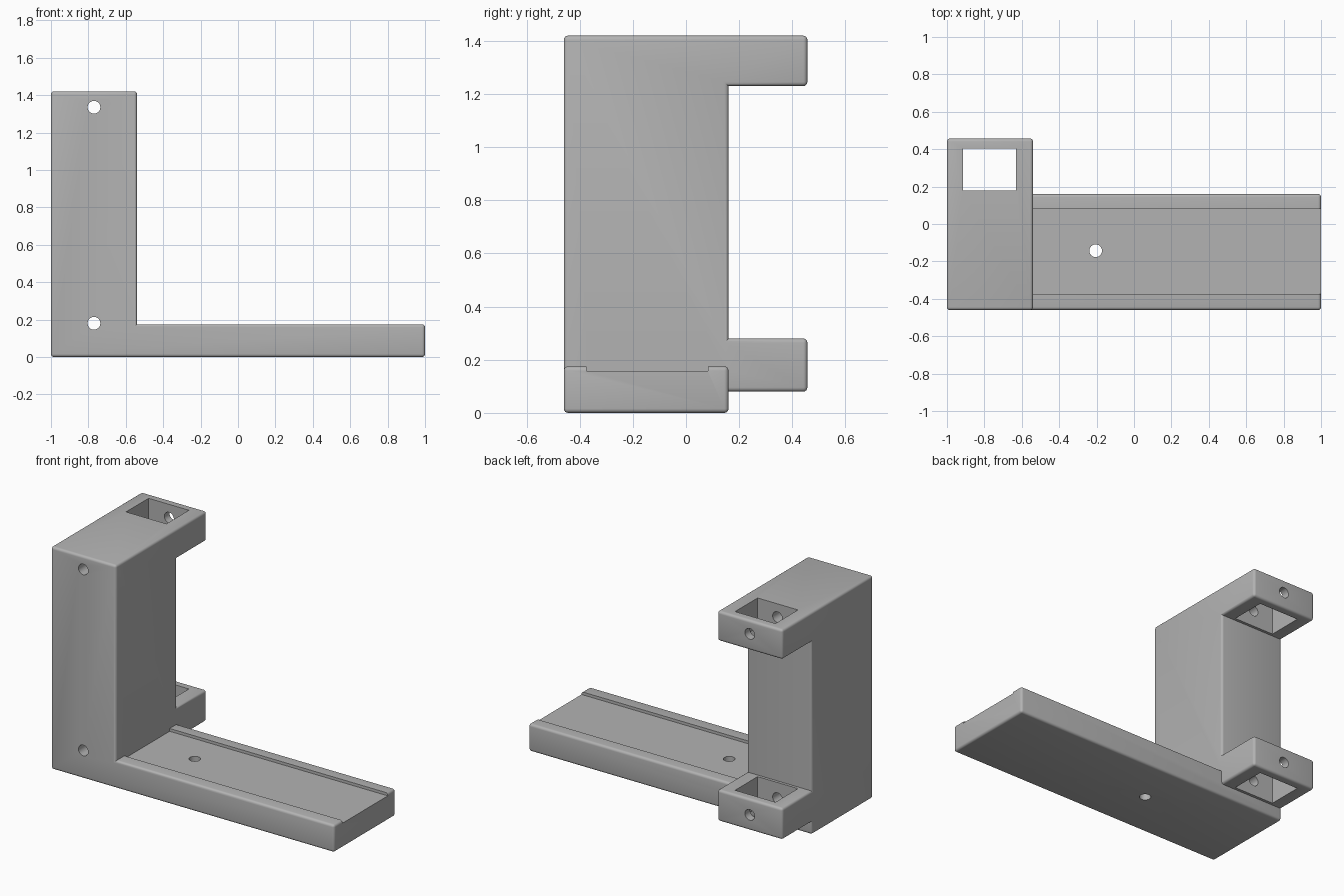
import bpy, bmesh, math
from mathutils import Vector

default = bpy.data.objects.get("Cube")
if default:
    bpy.data.objects.remove(default, do_unlink=True)

grey = bpy.data.materials.new("plain grey")
grey.use_nodes = True
colour = (0.45, 0.45, 0.45, 1)
grey.diffuse_color = colour
grey.node_tree.nodes["Principled BSDF"].inputs["Base Color"].default_value = colour

X0, X1 = -1.0, -0.54      # post sides
Y0, Y1, Y2 = -0.46, 0.16, 0.457   # front, post back, arm back
HOLE_R = 0.034


def box(name, lo, hi):
    bpy.ops.mesh.primitive_cube_add(size=1)
    ob = bpy.context.object
    ob.name = name
    for v in ob.data.vertices:
        v.co = [(a + b) / 2 + c * (b - a) for a, b, c in zip(lo, hi, v.co)]
    return ob


def drill(name, centre, length, along_y=False):
    turn = (math.pi / 2, 0, 0) if along_y else (0, 0, 0)
    bpy.ops.mesh.primitive_cylinder_add(vertices=32, radius=HOLE_R, depth=length,
                                        location=centre, rotation=turn)
    bpy.context.object.name = name
    return bpy.context.object


def combine(target, tool, operation):
    bpy.context.view_layer.objects.active = target
    mod = target.modifiers.new("combine", 'BOOLEAN')
    mod.operation, mod.solver, mod.object = operation, 'EXACT', tool
    bpy.ops.object.modifier_apply(modifier=mod.name)
    bpy.data.objects.remove(tool, do_unlink=True)


# Post and its two rear arms: one side profile extruded across
profile = [(Y0, 0), (Y1, 0), (Y1, 0.08), (Y2, 0.08), (Y2, 0.28), (Y1, 0.28),
           (Y1, 1.23), (Y2, 1.23), (Y2, 1.42), (Y0, 1.42)]
mesh = bpy.data.meshes.new("bracket")
bm = bmesh.new()
face = bm.faces.new([bm.verts.new((X0, y, z)) for y, z in profile])
out = bmesh.ops.extrude_face_region(bm, geom=[face])
moved = [g for g in out["geom"] if isinstance(g, bmesh.types.BMVert)]
bmesh.ops.translate(bm, verts=moved, vec=Vector((X1 - X0, 0, 0)))
bmesh.ops.recalc_face_normals(bm, faces=bm.faces)
bm.to_mesh(mesh)
bm.free()
bracket = bpy.data.objects.new("bracket", mesh)
bpy.context.collection.objects.link(bracket)

# Base plate joined to the post
combine(bracket, box("base_plate", (-0.8, Y0, 0), (1, Y1, 0.175)), 'UNION')

# Round the outer edges only
bm = bmesh.new()
bm.from_mesh(mesh)
bmesh.ops.remove_doubles(bm, verts=bm.verts, dist=0.0001)
bmesh.ops.dissolve_limit(bm, angle_limit=0.01, verts=bm.verts, edges=bm.edges)
outer = [e for e in bm.edges if e.is_manifold and e.calc_face_angle_signed() > 0.5]
bmesh.ops.bevel(bm, geom=outer, offset=0.016, segments=4, profile=0.5,
                affect='EDGES', clamp_overlap=True)
bm.to_mesh(mesh)
bm.free()

# Groove along the top of the base plate
combine(bracket, box("groove", (X1, -0.375, 0.157), (1.1, 0.082, 0.3)), 'DIFFERENCE')

# Square windows through the arms, then the screw holes
for low, high, hole_z in ((0.05, 0.35, 0.18), (1.15, 1.5, 1.335)):
    combine(bracket, box("window", (-0.915, 0.178, low), (-0.63, 0.405, high)), 'DIFFERENCE')
    combine(bracket, drill("screw_hole", (-0.77, 0, hole_z), 1.2, True), 'DIFFERENCE')
combine(bracket, drill("plate_hole", (-0.205, -0.143, 0.1), 0.5), 'DIFFERENCE')

mesh.materials.clear()
mesh.materials.append(grey)
bpy.ops.object.select_all(action='DESELECT')
bracket.select_set(True)
bpy.context.view_layer.objects.active = bracket
bpy.ops.object.shade_smooth_by_angle(angle=math.radians(35))
